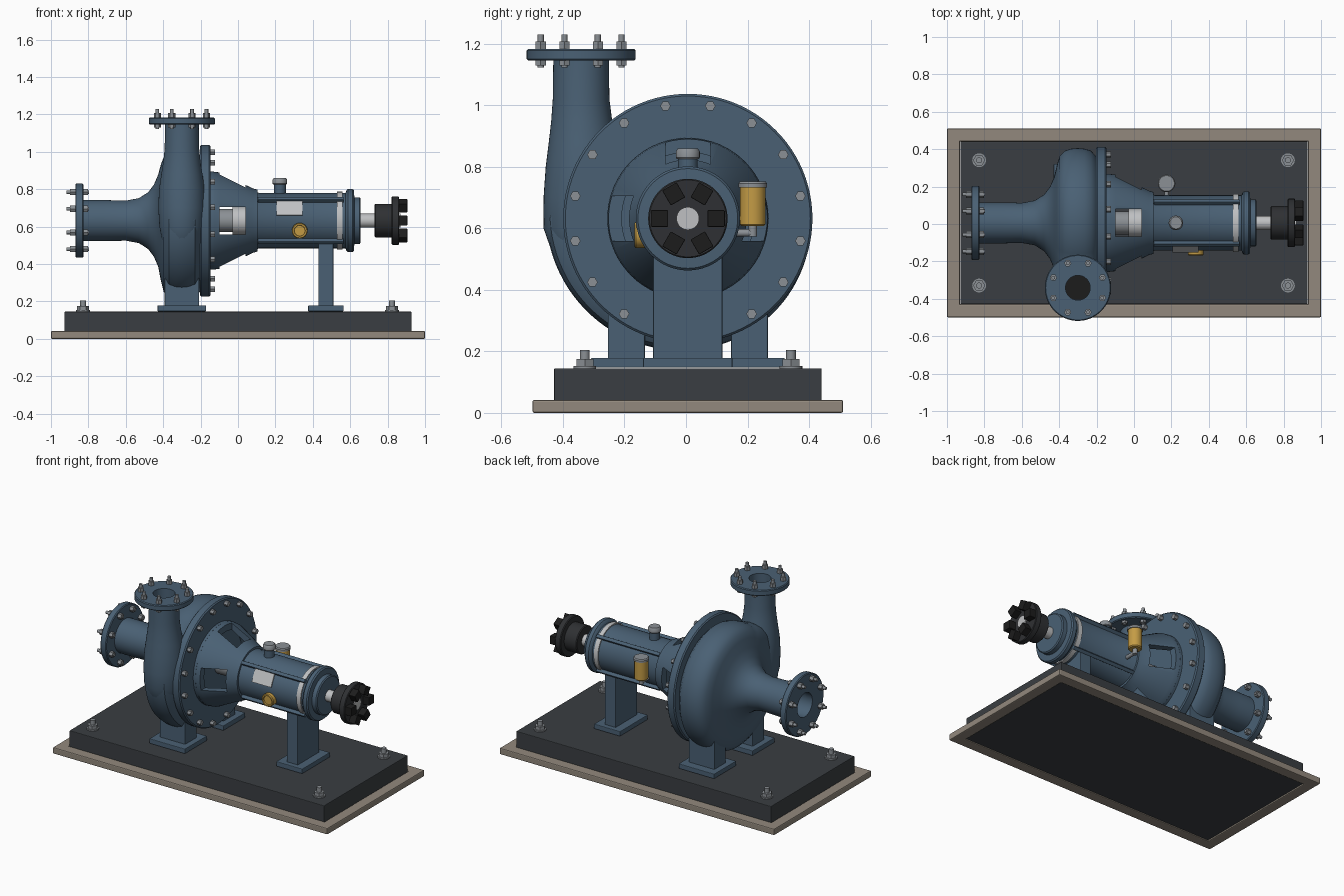
import bpy, bmesh
from math import sin, cos, pi, radians, degrees
from mathutils import Vector, Matrix

if "Cube" in bpy.data.objects:
    bpy.data.objects.remove(bpy.data.objects["Cube"])

CY, CZ = 0.006, 0.632          # shaft line
AXIS = (0, CY, CZ)


def material(name, r, g, b):
    m = bpy.data.materials.new(name)
    m.use_nodes = True
    m.diffuse_color = (r, g, b, 1)
    m.node_tree.nodes["Principled BSDF"].inputs["Base Color"].default_value = (r, g, b, 1)
    return m


BLUE = material("blue paint", .068, .118, .175)
FRAME = material("dark frame", .042, .048, .054)
GROUT = material("grout", .29, .25, .205)
STEEL = material("bolt steel", .26, .28, .30)
SILVER = material("bright steel", .52, .53, .54)
BRASS = material("yellow brass", .55, .33, .06)
HUB = material("hub iron", .028, .030, .033)
RUBBER = material("black rubber", .012, .012, .012)


def finish(name, bm, mat, bevel=0, smooth=True):
    bmesh.ops.recalc_face_normals(bm, faces=bm.faces)
    me = bpy.data.meshes.new(name)
    bm.to_mesh(me)
    bm.free()
    me.materials.append(mat)
    ob = bpy.data.objects.new(name, me)
    bpy.context.collection.objects.link(ob)
    if bevel:
        mod = ob.modifiers.new("Bevel", "BEVEL")
        mod.width, mod.segments = bevel, 2
    if smooth:
        bpy.ops.object.select_all(action="DESELECT")
        ob.select_set(True)
        bpy.context.view_layer.objects.active = ob
        bpy.ops.object.shade_smooth_by_angle(angle=radians(35))
    return ob


def skin(bm, rings, closed=False):
    """Skin a row of point rings; cap the ends or join last to first."""
    vs = [[bm.verts.new(p) for p in ring] for ring in rings]
    n = len(vs[0])
    pairs = list(zip(vs, vs[1:])) + ([(vs[-1], vs[0])] if closed else [])
    for a, b in pairs:
        for i in range(n):
            j = (i + 1) % n
            bm.faces.new((a[i], a[j], b[j], b[i]))
    if not closed:
        bm.faces.new(vs[0])
        bm.faces.new(vs[-1])


def turn(name, prof, mat, origins=(AXIS,), axis="x", seg=64, closed=False, grow=None):
    """Revolve (position, radius[, growth]) points about an axis at each origin."""
    bm = bmesh.new()
    for o in origins:
        rings = []
        for p in prof:
            ring = []
            for i in range(seg):
                a = 2 * pi * i / seg
                r = p[1] + (p[2] * grow(a) if grow and len(p) > 2 else 0)
                u, v = r * cos(a), r * sin(a)
                q = {"x": (p[0], u, v), "y": (u, p[0], v), "z": (u, v, p[0])}[axis]
                ring.append(Vector(o) + Vector(q))
            rings.append(ring)
        skin(bm, rings, closed)
    return finish(name, bm, mat)


def rod(name, a, b, r, mat, origins=(AXIS,), axis="x", seg=40):
    return turn(name, [(a, r), (b, r)], mat, origins, axis, seg)


def boxes(name, items, mat, bevel=0.004):
    """Each item is (centre, size, turn about the shaft line)."""
    bm = bmesh.new()
    for c, s, ang in items:
        m = Matrix.Translation(AXIS) @ Matrix.Rotation(ang, 4, "X")
        m = m @ Matrix.Translation(Vector(c) - Vector(AXIS)) @ Matrix.Diagonal((*s, 1))
        bmesh.ops.create_cube(bm, size=1, matrix=m)
    return finish(name, bm, mat, bevel, smooth=False)


def circle(n, r, center, axis, off=0.5):
    out = []
    for i in range(n):
        a = 2 * pi * (i + off) / n
        d = (0, r * cos(a), r * sin(a)) if axis == "x" else (r * cos(a), r * sin(a), 0)
        out.append(Vector(center) + Vector(d))
    return out


# Grout rim, base frame and anchor bolts
boxes("grout_pad", [((s * .965, CY, .021), (.07, 1.01, .042), 0) for s in (-1, 1)]
      + [((0, CY + s * .47, .021), (1.99, .07, .042), 0) for s in (-1, 1)], GROUT, .006)
boxes("base_frame", [((0, CY, .075), (1.855, .87, .14), 0)], FRAME)
corners = [(x, CY + y, 0) for x in (-.828, .823) for y in (-.335, .335)]
rod("anchor_washers", .144, .153, .037, STEEL, corners, "z", 24)
rod("anchor_nuts", .153, .175, .032, STEEL, corners, "z", 6)
rod("anchor_studs", .15, .205, .016, STEEL, corners, "z", 16)

# Casing feet and bearing pedestal
boxes("foot_plates", [((-.30, CY + s * .20, .163), (.26, .23, .032), 0) for s in (-1, 1)]
      + [((.47, CY, .163), (.19, .29, .032), 0)], BLUE)
boxes("casing_feet", [((-.30, CY + s * .20, .28), (.185, .12, .24), 0) for s in (-1, 1)], BLUE)
boxes("bearing_pedestal", [((.47, CY, .345), (.08, .225, .36), 0)], BLUE)


# Spiral casing with suction nozzle
def spiral(a):
    d = degrees(a)
    d = d - 360 if d > 180 else d
    if d > 120:
        return .09 * (d - 120) / 60
    return .09 * ((120 - d) / 300) ** 1.3


turn("spiral_casing", [
    (-.45, .08), (-.86, .08), (-.86, .11), (-.72, .11), (-.60, .107), (-.53, .12),
    (-.48, .152), (-.45, .192), (-.427, .245), (-.412, .30, .4), (-.397, .335, .8),
    (-.37, .358, 1), (-.335, .369, 1), (-.30, .372, 1), (-.265, .369, 1), (-.23, .358, 1),
    (-.20, .33, .8), (-.185, .28, .4), (-.185, .05)], BLUE, seg=96, grow=spiral)
turn("suction_flange", [(-.87, .078), (-.87, .193), (-.865, .198), (-.831, .198),
                        (-.826, .193), (-.826, .078)], BLUE, closed=True)

# Discharge nozzle, swept up from the side of the spiral
DY = -.341
bm = bmesh.new()
skin(bm, [[(-.30 + rx * cos(2 * pi * i / 48), cy + ry * sin(2 * pi * i / 48), z) for i in range(48)]
          for z, cy, ry, rx in [
              (.45, -.31, .08, .08), (.52, -.325, .11, .105), (.60, -.333, .13, .12),
              (.70, -.333, .13, .126), (.80, -.334, .122, .122), (.88, -.336, .11, .11),
              (.95, -.339, .099, .099), (1.02, DY, .092, .092), (1.17, DY, .09, .09),
              (1.17, DY, .068, .068), (1.0, DY, .068, .068)]])
finish("discharge_nozzle", bm, BLUE)
TOP = (-.30, DY, 0)
turn("discharge_flange", [(1.145, .066), (1.145, .172), (1.15, .177), (1.178, .177),
                          (1.183, .172), (1.183, .066)], BLUE, [TOP], "z", closed=True)
rod("discharge_bore", 1.002, 1.008, .067, RUBBER, [TOP], "z")

# Flange bolting
for label, axis, spots, lo, hi in (
        ("suction", "x", circle(8, .165, AXIS, "x"), -.87, -.826),
        ("discharge", "z", circle(8, .142, TOP, "z"), 1.145, 1.183)):
    out_lo, out_hi = (.048, .03) if axis == "x" else (.022, .047)
    rod(label + "_studs", lo - out_lo, hi + out_hi, .010, STEEL, spots, axis, 12)
    rod(label + "_outer_nuts", lo - min(.027, out_lo - .006), lo, .019, STEEL, spots, axis, 6)
    rod(label + "_inner_nuts", hi, hi + .024, .019, STEEL, spots, axis, 6)

# Back cover with its ring of bolts
turn("back_cover", [(-.203, .05), (-.203, .398), (-.196, .405), (-.154, .405), (-.147, .398),
                    (-.147, .262), (-.13, .262), (-.13, .05)], BLUE, seg=96, closed=True)
rod("cover_bolts", -.15, -.122, .017, STEEL, circle(16, .373, AXIS, "x"), "x", 6)

# Lantern cone with four cut windows
lantern = turn("lantern_cone", [(-.135, .262), (-.10, .258), (.08, .172), (.105, .165),
                                (.105, .10), (.06, .13), (-.10, .215), (-.135, .22)],
               BLUE, closed=True)
cutters = [boxes("window_cutter", [((-.03, CY, CZ), size, 0)], BLUE, 0)
           for size in ((.14, .146, .8), (.14, .8, .146))]
for cutter in cutters:
    cutter.hide_render = True
    cutter.hide_set(True)
    mod = lantern.modifiers.new("Window", "BOOLEAN")
    mod.operation, mod.solver, mod.object = "DIFFERENCE", "EXACT", cutter

# Shaft, seal sleeve and gland
rod("shaft", -.14, .868, .037, SILVER)
rod("seal_gland", -.135, -.03, .062, STEEL)
rod("shaft_sleeve", -.03, .05, .075, SILVER)

# Bearing housing, ribs and end cover
turn("bearing_housing", [(.085, .06), (.085, .155), (.10, .155), (.11, .148), (.575, .148),
                         (.58, .162), (.588, .169), (.612, .169), (.62, .162), (.622, .125),
                         (.65, .125), (.656, .118), (.656, .03)], BLUE)
boxes("housing_ribs", [((.335, CY, CZ + .152), (.46, .022, .034), radians(45 + 90 * i))
                       for i in range(4)], BLUE, .003)
turn("bright_band", [(.53, .14), (.53, .155), (.56, .155), (.56, .14)], SILVER, closed=True)

# Nameplate, sight glass and filler cap
boxes("nameplate", [((.275, CY - .150, CZ), (.14, .008, .09), radians(-27))], SILVER, 0)
GLASS = (.33, 0, .578)
turn("sight_glass_ring", [(-.12, .042), (-.163, .042), (-.168, .038), (-.168, .03), (-.160, .028)],
     BRASS, [GLASS], "y", 32)
FILL = (.224, CY, 0)
rod("filler_neck", .76, .828, .032, BLUE, [FILL], "z", 32)
turn("filler_cap", [(.826, .036), (.83, .039), (.85, .039), (.86, .032)], STEEL, [FILL], "z", 24)

# Constant level oiler on the far side
OIL = (.174, .217, 0)
rod("oiler_pipe", .11, .217, .012, STEEL, [(.174, 0, .585)], "y", 16)
rod("oiler_stem", .573, .615, .014, STEEL, [OIL], "z", 16)
turn("oiler_bowl", [(.607, .036), (.613, .042), (.735, .042)], BRASS, [OIL], "z", 32)
turn("oiler_cap", [(.732, .047), (.745, .047), (.752, .042)], STEEL, [OIL], "z", 32)

# Jaw coupling half
turn("coupling_hub", [(.73, .03), (.73, .085), (.735, .09), (.82, .09), (.82, .124), (.825, .129),
                      (.857, .129), (.861, .125), (.861, .03)], HUB, closed=True)
boxes("coupling_jaws", [((.875, CY, CZ + .092), (.06, .054, .056), radians(30 + 60 * i))
                        for i in range(6)], RUBBER, .003)
